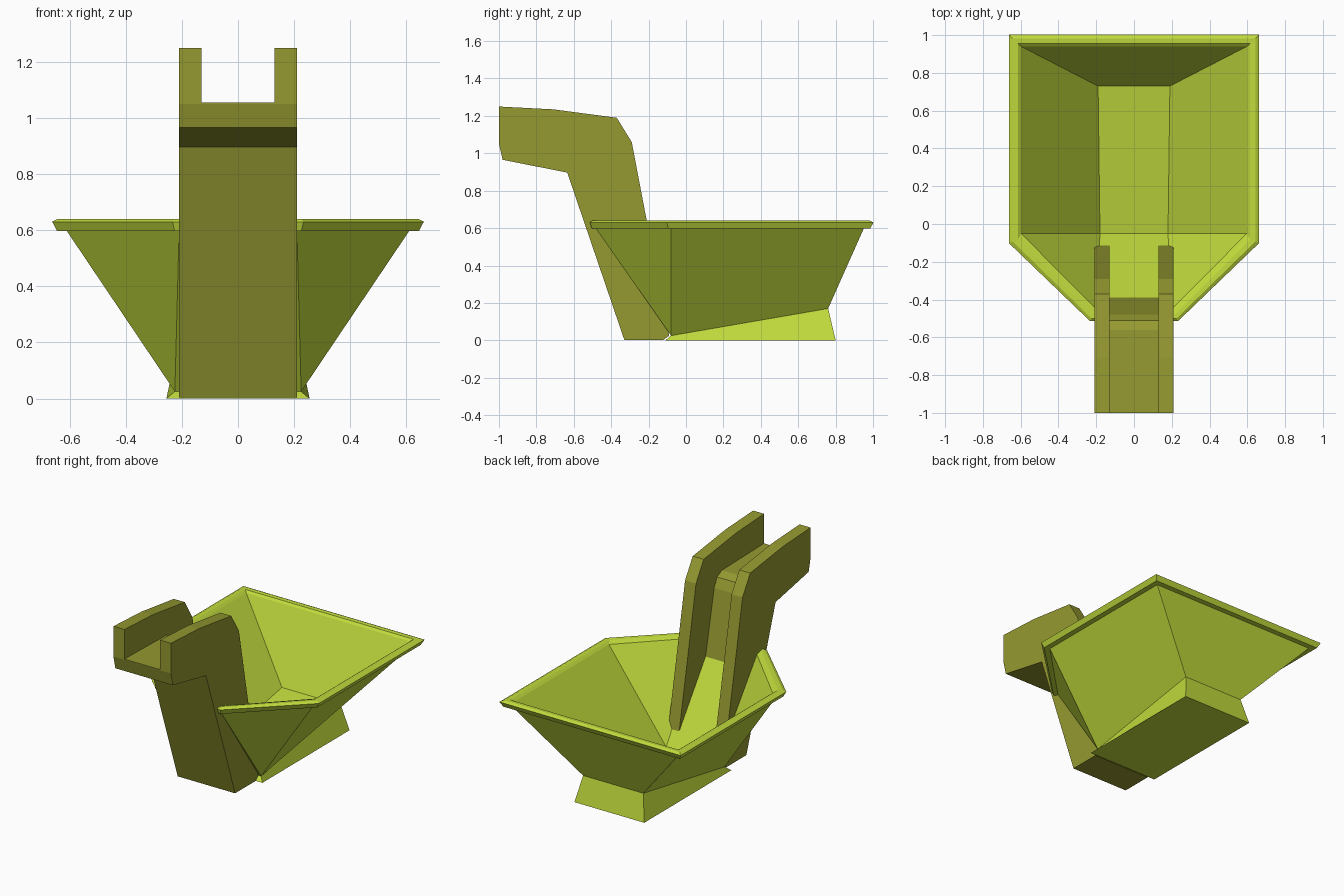
import bpy, bmesh

if "Cube" in bpy.data.objects:
    bpy.data.objects.remove(bpy.data.objects["Cube"])


def material(name, color):
    m = bpy.data.materials.new(name)
    m.diffuse_color = (*color, 1)
    m.use_nodes = True
    m.node_tree.nodes["Principled BSDF"].inputs["Base Color"].default_value = m.diffuse_color
    return m


def make_object(name, bm, mat):
    bmesh.ops.recalc_face_normals(bm, faces=bm.faces)
    me = bpy.data.meshes.new(name)
    bm.to_mesh(me)
    bm.free()
    me.materials.append(mat)
    ob = bpy.data.objects.new(name, me)
    bpy.context.collection.objects.link(ob)
    return ob


def prism(name, profile, half_width, mat):
    """Extrude a (y, z) side profile symmetrically along x."""
    bm = bmesh.new()
    f = bm.faces.new([bm.verts.new((-half_width, y, z)) for y, z in profile])
    ext = bmesh.ops.extrude_face_region(bm, geom=[f])["geom"]
    verts = [v for v in ext if isinstance(v, bmesh.types.BMVert)]
    bmesh.ops.translate(bm, verts=verts, vec=(2 * half_width, 0, 0))
    return make_object(name, bm, mat)


def mirrored_loop(bm, half):
    """Closed loop from right-hand points listed back to front."""
    pts = half + [(-x, y, z) for x, y, z in reversed(half)]
    return [bm.verts.new(p) for p in pts]


def bridge(bm, a, b):
    n = len(a)
    for i in range(n):
        j = (i + 1) % n
        bm.faces.new((a[i], a[j], b[j], b[i]))


def rim_loop(bm, o, z):
    return mirrored_loop(bm, [(.61 + o, .95 + o, z), (.61 + o, -.08 - .41 * o, z),
                              (.21 + .45 * o, -.48 - .65 * o, z)])


def funnel(bm, top, bottom):
    """Join the six-sided rim loop to a four-sided floor, then close the floor."""
    a, b, c, c2, b2, a2 = top
    e, d, d2, e2 = bottom
    for face in ((a, b, d, e), (b, c, d), (c, c2, d2, d), (c2, b2, d2),
                 (b2, a2, e2, d2), (a2, a, e, e2), (e, d, d2, e2)):
        bm.faces.new(face)


green = material("hopper_green", (.53, .70, .045))
olive = material("arm_olive", (.30, .32, .03))

# Hopper: outer walls, rolled rim and inner walls as one closed shell
bm = bmesh.new()
loops = [rim_loop(bm, o, z) for o, z in
         ((0, .597), (.035, .597), (.052, .63), (.032, .64), (.005, .638))]
loops.append(mirrored_loop(bm, [(.598, .94, .625), (.598, -.05, .625), (.2, -.45, .625)]))
for lo, hi in zip(loops, loops[1:]):
    bridge(bm, lo, hi)
funnel(bm, loops[0], mirrored_loop(bm, [(.22, .76, .17), (.225, -.08, .025)]))
funnel(bm, loops[-1], mirrored_loop(bm, [(.19, .73, .19), (.18, -.05, .06)]))
make_object("hopper", bm, green)

# Flared wedge foot under the hopper
bm = bmesh.new()
top = mirrored_loop(bm, [(.22, .76, .17), (.225, -.08, .025)])
bot = mirrored_loop(bm, [(.255, .8, 0), (.255, -.11, 0)])
bridge(bm, bot, top)
bm.faces.new(top)
bm.faces.new(bot)
make_object("foot", bm, green)

# Cranked arm with a channel cut between two cheeks
arm = prism("arm", [(-1, 1.25), (-.71, 1.235), (-.37, 1.19), (-.29, 1.06),
                    (-.21, .64), (-.09, .025), (-.12, .003), (-.33, .003),
                    (-.635, .897), (-.98, .965), (-1, 1.05)], .21, olive)
cutter = prism("channel_cutter", [(-1.1, 1.057), (-.56, 1.045), (-.51, 1.02),
                                  (-.48, .96), (-.36, .4), (-.28, .08), (.1, .04),
                                  (.1, 1.5), (-1.1, 1.5)], .13, olive)
cutter.hide_render = True
cutter.hide_viewport = True
cut = arm.modifiers.new("channel", "BOOLEAN")
cut.operation = "DIFFERENCE"
cut.solver = "EXACT"
cut.object = cutter
